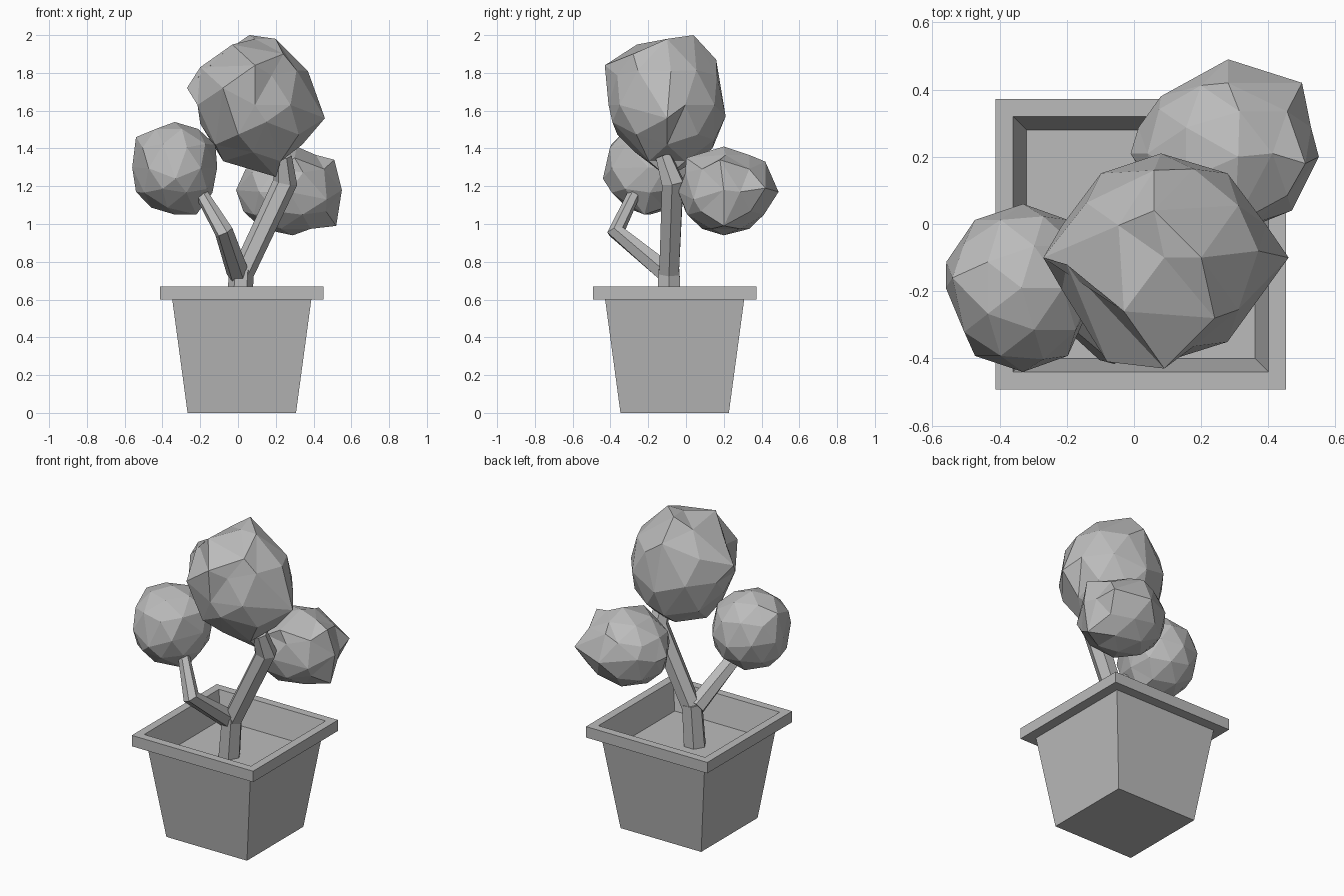
import bpy
import bmesh
import math
from mathutils import Vector

cube = bpy.data.objects.get("Cube")
if cube:
    bpy.data.objects.remove(cube)

# Single plain clay grey
GREY = (0.5, 0.5, 0.5, 1)
clay = bpy.data.materials.new("clay_grey")
clay.use_nodes = True
clay.diffuse_color = GREY
clay.node_tree.nodes["Principled BSDF"].inputs["Base Color"].default_value = GREY


def finish(bm, name):
    """Turn a bmesh into a flat shaded object."""
    bmesh.ops.recalc_face_normals(bm, faces=bm.faces[:])
    mesh = bpy.data.meshes.new(name)
    bm.to_mesh(mesh)
    bm.free()
    mesh.materials.append(clay)
    obj = bpy.data.objects.new(name, mesh)
    bpy.context.collection.objects.link(obj)
    return obj


def skin(name, rings):
    """Bridge successive rings of points and cap both ends."""
    bm = bmesh.new()
    loops = [[bm.verts.new(p) for p in ring] for ring in rings]
    n = len(loops[0])
    for low, high in zip(loops, loops[1:]):
        for i in range(n):
            j = (i + 1) % n
            bm.faces.new((low[i], low[j], high[j], high[i]))
    bm.faces.new(loops[0])
    bm.faces.new(loops[-1])
    return finish(bm, name)


def square_pot(name, centre, profile):
    """Square container from a (half width, height) profile."""
    corners = [(-1, -1), (1, -1), (1, 1), (-1, 1)]
    skin(name, [[(centre[0] + sx * half, centre[1] + sy * half, z) for sx, sy in corners]
                for half, z in profile])


def branch(name, path, sides=6):
    """Six sided limb through (point, radius) stations, mitred at the bends."""
    points = [Vector(p) for p, r in path]
    steps = [(b - a).normalized() for a, b in zip(points, points[1:])]
    tangents = [steps[0]] + [a + b for a, b in zip(steps, steps[1:])] + [steps[-1]]
    rings = []
    side = Vector((1, 0, 0))
    for point, tangent, (_, radius) in zip(points, tangents, path):
        axis = tangent.normalized()
        side = (side - axis * side.dot(axis)).normalized()
        other = axis.cross(side)
        angles = [math.tau * i / sides for i in range(sides)]
        rings.append([point + (side * math.cos(a) + other * math.sin(a)) * radius for a in angles])
    skin(name, rings)


def foliage(name, centre, size, pulls):
    """Faceted ball whose nearest vertices are pulled to the given points."""
    centre = Vector(centre)
    bm = bmesh.new()
    bmesh.ops.create_icosphere(bm, subdivisions=2, radius=1)
    for v in bm.verts:
        v.co = centre + v.co * Vector(size)
    free = set(bm.verts)
    for pull in pulls:
        target = Vector(pull)
        way = (target - centre).normalized()
        nearest = max(free, key=lambda v: (v.co - centre).normalized().dot(way))
        nearest.co = target
        free.remove(nearest)
    finish(bm, name)


# Pot with overhanging rim, sloped inside and soil floor
square_pot("pot", (0.02, -0.06), [
    (0.287, 0), (0.368, 0.6), (0.432, 0.6), (0.432, 0.67), (0.38, 0.67), (0.34, 0.5)])

# Trunk and limbs
branch("trunk", [((0, -0.09, 0.49), 0.07), ((0.02, -0.09, 0.76), 0.065)])
branch("left_limb", [
    ((0.02, -0.09, 0.73), 0.06), ((0.25, -0.07, 1.22), 0.065), ((0.24, -0.12, 1.36), 0.045)])
branch("right_limb", [
    ((0, -0.1, 0.74), 0.06), ((-0.075, -0.37, 0.96), 0.05), ((-0.2, -0.27, 1.17), 0.034)])

# Right foliage ball
foliage("right_foliage", (-0.335, -0.19, 1.295), (0.235, 0.25, 0.245), [
    (-0.56, -0.19, 1.3), (-0.54, -0.16, 1.46), (-0.54, -0.18, 1.17), (-0.12, -0.15, 1.42),
    (-0.11, -0.2, 1.3), (-0.33, -0.44, 1.24), (-0.33, 0.06, 1.27), (-0.22, -0.22, 1.05)])

# Left foliage ball
foliage("left_foliage", (0.27, 0.21, 1.17), (0.27, 0.25, 0.23), [
    (0.28, 0.49, 1.17), (0.55, 0.2, 1.18), (-0.01, 0.21, 1.18), (0.29, 0.2, 0.94),
    (0.31, 0.2, 1.41), (0.5, 0.42, 1.19), (0.28, 0.42, 1.33), (0.51, 0.18, 1.34),
    (0.52, 0.2, 0.99), (0.47, 0.04, 1.13), (0.08, 0.38, 1.2), (0.3, 0, 1.35)])

# Lumpy crown with a ledge on the left and a lobe on the right
foliage("crown_foliage", (0.09, -0.1, 1.63), (0.32, 0.31, 0.35), [
    (0.46, -0.1, 1.56), (0.34, -0.1, 1.42), (0.37, -0.08, 1.81), (0.06, 0.04, 2),
    (0.2, -0.1, 1.98), (-0.27, -0.1, 1.72), (-0.2, -0.12, 1.83), (-0.2, -0.1, 1.53),
    (-0.03, -0.26, 1.95), (0.09, -0.43, 1.84), (-0.08, -0.41, 1.72), (0.15, -0.39, 1.54),
    (0.08, 0.21, 1.57), (0.06, 0.16, 1.87), (0.2, -0.1, 1.25), (-0.12, -0.2, 1.42),
    (0.06, 0.14, 1.4), (0.08, -0.27, 1.38), (0.24, -0.28, 1.9)])
